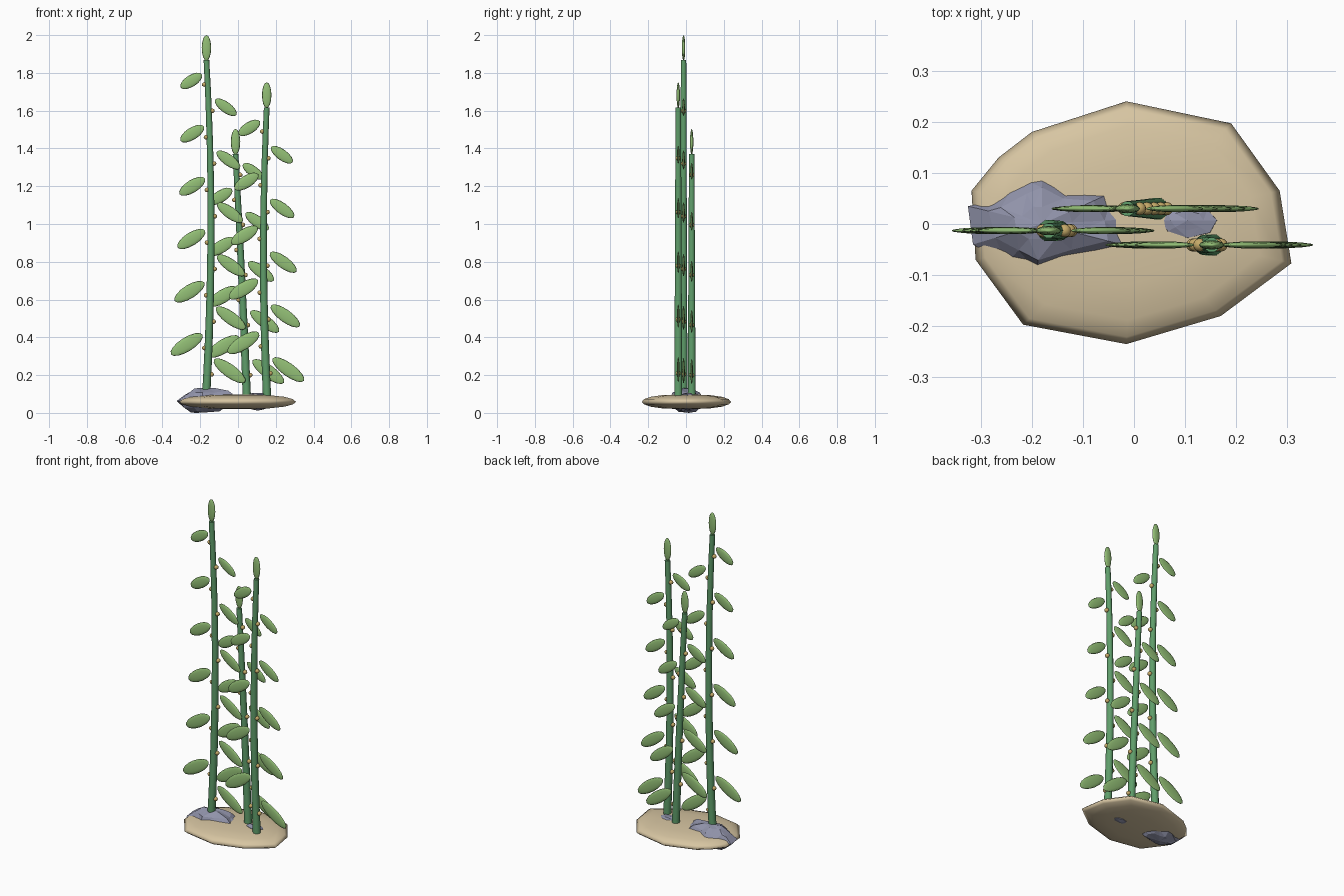
import bpy, bmesh, math, random
from mathutils import Matrix, Vector

if "Cube" in bpy.data.objects:
    bpy.data.objects.remove(bpy.data.objects["Cube"])

random.seed(4)


def material(name, rgb):
    m = bpy.data.materials.new(name)
    m.diffuse_color = (*rgb, 1)
    m.use_nodes = True
    m.node_tree.nodes["Principled BSDF"].inputs["Base Color"].default_value = m.diffuse_color
    return m


LEAF = material("leaf green", (0.29, 0.52, 0.18))
STEM = material("stem green", (0.115, 0.34, 0.145))
SAND = material("sand", (0.68, 0.56, 0.36))
ROCK = material("slate rock", (0.28, 0.29, 0.40))
BEAD = material("amber bead", (0.56, 0.40, 0.14))


def finish(bm, name, mat, smooth=True):
    bmesh.ops.recalc_face_normals(bm, faces=bm.faces)
    for f in bm.faces:
        f.smooth = smooth
    me = bpy.data.meshes.new(name)
    bm.to_mesh(me)
    bm.free()
    me.materials.append(mat)
    ob = bpy.data.objects.new(name, me)
    bpy.context.collection.objects.link(ob)
    return ob


def loft(bm, rings, bottom, top):
    """Skin a stack of closed rings, ending in a point at both ends."""
    loops = [[bm.verts.new(p) for p in r] for r in rings]
    n = len(loops[0])
    for a, b in zip(loops, loops[1:]):
        for i in range(n):
            bm.faces.new((a[i], a[(i + 1) % n], b[(i + 1) % n], b[i]))
    for loop, tip in ((loops[0], bottom), (loops[-1], top)):
        v = bm.verts.new(tip)
        for i in range(n):
            bm.faces.new((loop[i], loop[(i + 1) % n], v))


def stone(name, mat, outline, centre, profile, z_bottom, z_top, jitter=0.0, tilt=0.0, smooth=False):
    """Pebble shape: an outline scaled about its centre at several heights."""
    bm = bmesh.new()
    cx, cy = centre
    rings = []
    for s, z in profile:
        ring = []
        for x, y in outline:
            k = s * (1 + random.uniform(-jitter, jitter)) if s < 1 else 1
            dz = random.uniform(-jitter, jitter) * 0.06 + tilt * (x - cx) * k
            ring.append((cx + (x - cx) * k, cy + (y - cy) * k, z + dz))
        rings.append(ring)
    loft(bm, rings, (cx, cy, z_bottom), (cx, cy, z_top))
    if not smooth:
        bmesh.ops.triangulate(bm, faces=bm.faces)
    return finish(bm, name, mat, smooth)


# Sand mound
stone("sand_base", SAND,
      [(-0.015, 0.24), (-0.2, 0.18), (-0.265, 0.13), (-0.318, 0.065), (-0.31, -0.07), (-0.217, -0.197),
       (-0.015, -0.235), (0.17, -0.18), (0.308, -0.077), (0.285, 0.065), (0.19, 0.197)],
      (0, 0),
      [(0.5, 0.023), (0.8, 0.033), (0.94, 0.045), (1, 0.058), (0.94, 0.073), (0.8, 0.085), (0.5, 0.095)],
      0.02, 0.098, smooth=True)

# Large and small rocks set into the mound
stone("large_rock", ROCK,
      [(-0.325, 0.035), (-0.285, 0.042), (-0.225, 0.09), (-0.18, 0.102), (-0.12, 0.072), (-0.04, 0.063),
       (0.005, 0.01), (-0.005, -0.045), (-0.1, -0.07), (-0.19, -0.092), (-0.25, -0.078), (-0.315, -0.04)],
      (-0.18, 0.0), [(0.45, 0.006), (0.8, 0.03), (1, 0.068), (0.72, 0.105), (0.35, 0.127)],
      0.002, 0.132, jitter=0.1, tilt=0.06)
stone("small_rock", ROCK,
      [(0.105 + 0.065 * math.cos(a), 0.007 + 0.036 * math.sin(a))
       for a in [math.tau * i / 8 for i in range(8)]],
      (0.105, 0.007), [(0.6, 0.02), (1, 0.06), (0.9, 0.095), (0.5, 0.103)],
      0.012, 0.106, jitter=0.08)


def stem_x(path, z):
    """Smooth curve through three (x, z) points."""
    total = 0
    for i, (xi, zi) in enumerate(path):
        w = 1
        for j, (_, zj) in enumerate(path):
            if i != j:
                w *= (z - zj) / (zi - zj)
        total += xi * w
    return total


def ellipsoid(bm, centre, radii, angle=0.0, seg=12, rings=8):
    """Ellipsoid with poles along its local x axis, turned in the xz plane."""
    mat = (Matrix.Translation(centre) @ Matrix.Rotation(-angle, 4, 'Y')
           @ Matrix.Diagonal((*radii, 1)) @ Matrix.Rotation(math.pi / 2, 4, 'Y'))
    bmesh.ops.create_uvsphere(bm, u_segments=seg, v_segments=rings, radius=1, matrix=mat)


def stalk(name, y, path, count, z0, step):
    z_end = path[-1][1]
    # Tapered stem
    bm = bmesh.new()
    rings = []
    for k in range(13):
        t = k / 12
        z = 0.07 + t * (z_end - 0.07)
        r = 0.022 - 0.007 * t
        rings.append([(stem_x(path, z) + r * math.cos(a), y + r * math.sin(a), z)
                      for a in [math.tau * i / 10 for i in range(10)]])
    loft(bm, rings, (stem_x(path, 0.07), y, 0.07), (path[-1][0], y, z_end))
    stem = finish(bm, name + "_stem", STEM)
    stem.data.set_sharp_from_angle(angle=math.radians(50))

    # Alternating drooping leaves with a bead at each joint
    leaves, beads = bmesh.new(), bmesh.new()
    for i in range(count):
        side = 1 if i % 2 == 0 else -1
        t = i / (count - 1)
        z = z0 + step * i
        x = stem_x(path, z)
        half = 0.102 - 0.036 * t
        wide = (0.035 if side > 0 else 0.038) - 0.007 * t
        reach = 0.118 - 0.031 * t
        droop = math.radians(36 if side > 0 else 32)
        ellipsoid(leaves, (x + side * reach, y, z + 0.019), (half, 0.007, wide), -side * droop)
        ellipsoid(beads, (x + side * (0.022 - 0.004 * t), y, z), (0.013,) * 3, seg=10, rings=6)
    # Bud at the tip
    ellipsoid(leaves, (path[-1][0], y, z_end + 0.065), (0.068, 0.009, 0.025), math.pi / 2)
    finish(leaves, name + "_leaves", LEAF)
    finish(beads, name + "_beads", BEAD)


stalk("tall_stalk", -0.013, [(-0.168, 0.1), (-0.143, 1.0), (-0.167, 1.867)], 12, 0.204, 0.1395)
stalk("middle_stalk", -0.041, [(0.153, 0.1), (0.135, 0.85), (0.152, 1.617)], 10, 0.21, 0.1422)
stalk("short_stalk", 0.03, [(0.046, 0.1), (0.018, 0.75), (-0.013, 1.37)], 9, 0.2, 0.1325)
